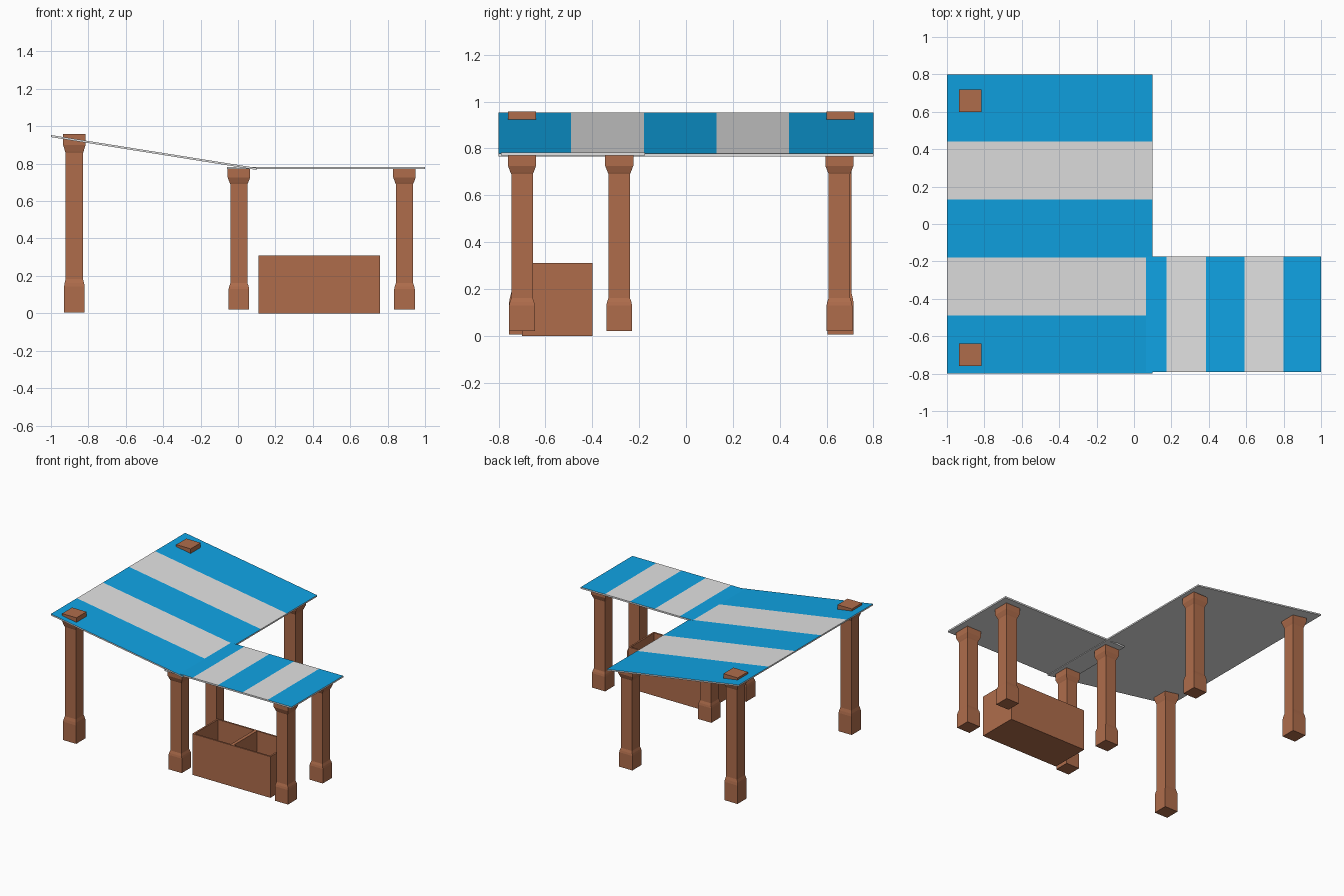
import bpy, bmesh
from mathutils import Vector

if "Cube" in bpy.data.objects:
    bpy.data.objects.remove(bpy.data.objects["Cube"])


def material(name, rgb):
    m = bpy.data.materials.new(name)
    m.diffuse_color = (*rgb, 1)
    m.use_nodes = True
    m.node_tree.nodes["Principled BSDF"].inputs["Base Color"].default_value = m.diffuse_color
    return m


WOOD = material("brown_wood", (0.43, 0.152, 0.071))
BLUE = material("blue_cloth", (0.005, 0.37, 0.78))
GREY = material("light_grey_cloth", (0.76, 0.76, 0.76))


def finish(bm, name, mats):
    bmesh.ops.recalc_face_normals(bm, faces=bm.faces)
    mesh = bpy.data.meshes.new(name)
    bm.to_mesh(mesh)
    bm.free()
    for m in mats:
        mesh.materials.append(m)
    ob = bpy.data.objects.new(name, mesh)
    bpy.context.collection.objects.link(ob)
    return ob


def box(x0, x1, y0, y1, z0, z1):
    bm = bmesh.new()
    bmesh.ops.create_cube(bm, size=1)
    for v in bm.verts:
        v.co = Vector(((x0 + x1) / 2 + v.co.x * (x1 - x0),
                       (y0 + y1) / 2 + v.co.y * (y1 - y0),
                       (z0 + z1) / 2 + v.co.z * (z1 - z0)))
    return bm


def cut(bm, axis, value):
    co, no = Vector(), Vector()
    co[axis], no[axis] = value, 1
    bmesh.ops.bisect_plane(bm, geom=bm.verts[:] + bm.edges[:] + bm.faces[:],
                           plane_co=co, plane_no=no)


# Square posts with a plinth and a flared capital
def post(name, x, y, z0, z1):
    h = z1 - z0
    # (half width, height fraction)
    profile = [(0.055, 0), (0.055, 0.145), (0.052, 0.165), (0.046, 0.188),
               (0.046, 0.893), (0.050, 0.905), (0.060, 0.94), (0.060, 1)]
    bm = bmesh.new()
    rings = [[bm.verts.new((x + sx * r, y + sy * r, z0 + t * h))
              for sx, sy in ((-1, -1), (1, -1), (1, 1), (-1, 1))]
             for r, t in profile]
    for a, b in zip(rings, rings[1:]):
        for i in range(4):
            j = (i + 1) % 4
            bm.faces.new((a[i], a[j], b[j], b[i]))
    bm.faces.new(rings[0])
    bm.faces.new(rings[-1])
    finish(bm, name, [WOOD])


post("tall_post_front", -0.875, -0.70, 0.005, 0.958)
post("tall_post_back", -0.875, 0.66, 0.005, 0.958)
post("middle_post_front", 0.005, -0.70, 0.02, 0.771)
post("middle_post_inner", 0.005, -0.285, 0.02, 0.771)
post("middle_post_back", 0.005, 0.655, 0.02, 0.771)
post("right_post_front", 0.89, -0.70, 0.02, 0.771)
post("right_post_inner", 0.89, -0.285, 0.02, 0.771)


# Thin striped awnings: only the top faces carry the stripes
def awning(name, bounds, axis, stops, slope=0):
    bm = box(*bounds)
    for s in stops:
        cut(bm, axis, s)
    bm.normal_update()
    for f in bm.faces:
        f.material_index = 1
        if f.normal.z > 0.9:
            c = f.calc_center_median()[axis]
            f.material_index = sum(c > s for s in stops) % 2
    for v in bm.verts:
        v.co.z += slope * (v.co.x - bounds[0])
    finish(bm, name, [BLUE, GREY])


awning("sloped_awning", (-1, 0.1, -0.8, 0.8, 0.942, 0.953), 1,
       (-0.49, -0.18, 0.13, 0.44), slope=-0.1596)
awning("flat_awning", (-0.06, 1, -0.79, -0.175, 0.771, 0.783), 0,
       (0.175, 0.385, 0.59, 0.80))

# Open crate with two compartments
bm = box(0.11, 0.76, -0.70, -0.40, 0, 0.31)
cut(bm, 0, 0.435)
bm.normal_update()
tops = [f for f in bm.faces if f.normal.z > 0.9]
bmesh.ops.inset_individual(bm, faces=tops, thickness=0.018)
for f in tops:
    new = bmesh.ops.extrude_discrete_faces(bm, faces=[f])["faces"][0]
    for v in new.verts:
        v.co.z = 0.025
finish(bm, "crate", [WOOD])
